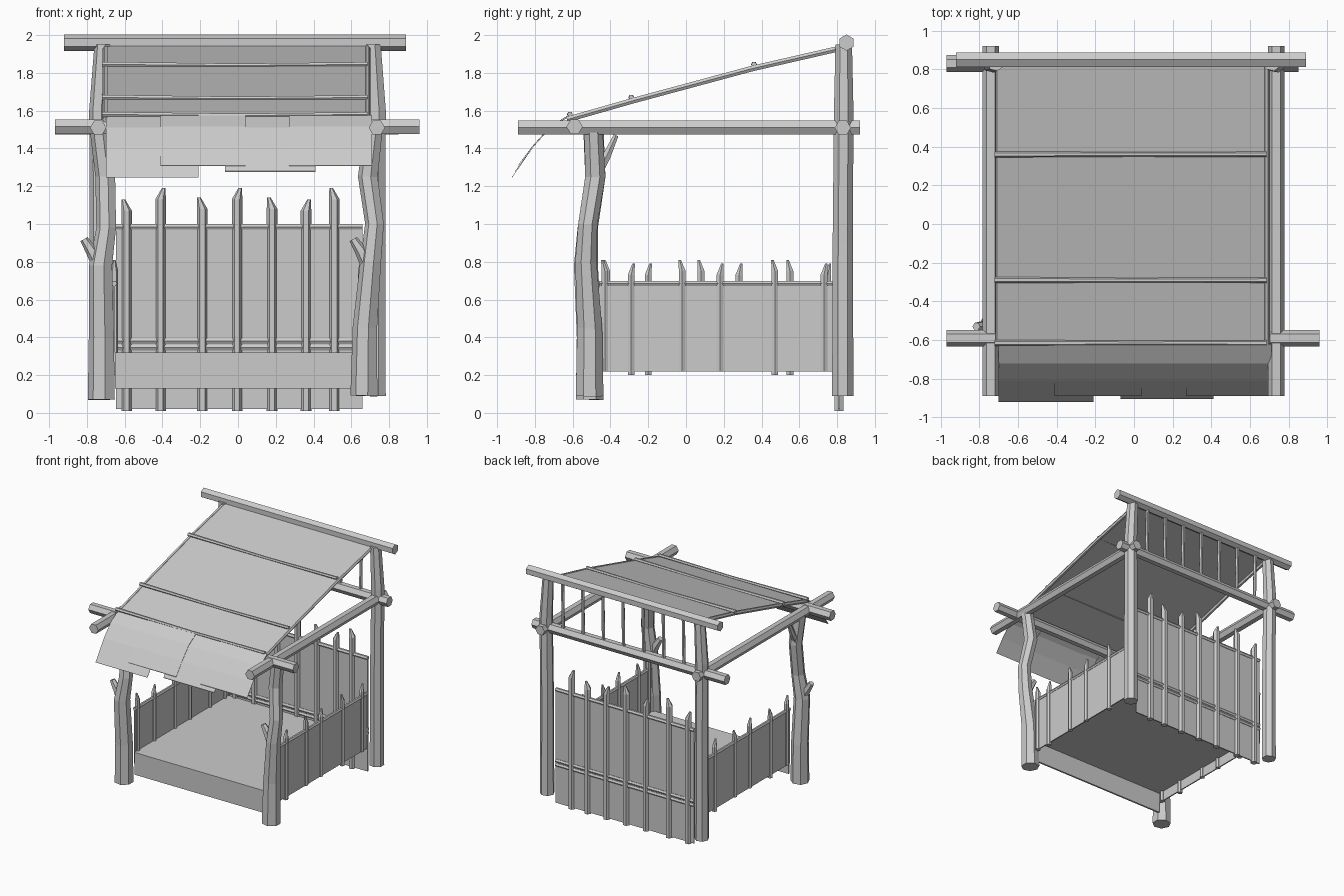
import bpy, bmesh, math
from mathutils import Vector

cube = bpy.data.objects.get("Cube")
if cube:
    bpy.data.objects.remove(cube, do_unlink=True)

GREY = (0.6, 0.6, 0.6, 1)
mat = bpy.data.materials.new("plain grey")
mat.use_nodes = True
mat.diffuse_color = GREY
mat.node_tree.nodes["Principled BSDF"].inputs["Base Color"].default_value = GREY


def finish(name, bm):
    bmesh.ops.recalc_face_normals(bm, faces=bm.faces)
    mesh = bpy.data.meshes.new(name)
    bm.to_mesh(mesh)
    bm.free()
    mesh.materials.append(mat)
    obj = bpy.data.objects.new(name, mesh)
    bpy.context.collection.objects.link(obj)
    return obj


def pole(bm, points, radii, sides=6, turn=0.0):
    """Loft a many-sided pole through points, one radius for each."""
    points = [Vector(p) for p in points]
    axis = (points[-1] - points[0]).normalized()
    ref = Vector((0, 1, 0)) if abs(axis.z) > 0.7 else Vector((0, 0, 1))
    u = axis.cross(ref).normalized()
    v = u.cross(axis)
    rings = []
    for p, r in zip(points, radii):
        angles = [turn + math.tau * i / sides for i in range(sides)]
        rings.append([bm.verts.new(p + r * (math.cos(a) * u + math.sin(a) * v)) for a in angles])
    for a, b in zip(rings, rings[1:]):
        for i in range(sides):
            j = (i + 1) % sides
            bm.faces.new((a[i], a[j], b[j], b[i]))
    bm.faces.new(rings[0][::-1])
    bm.faces.new(rings[-1])


def straight(name, start, end, r, turn=0.0):
    bm = bmesh.new()
    pole(bm, [start, end], [r, r], 6, turn)
    return finish(name, bm)


def box(name, x, y, z):
    bm = bmesh.new()
    bmesh.ops.create_cube(bm, size=1)
    for vert in bm.verts:
        for k, (lo, hi) in enumerate((x, y, z)):
            vert.co[k] = lo if vert.co[k] < 0 else hi
    return finish(name, bm)


def picket(bm, x, y, bottom, top, r, lean):
    """Stake with a whittled, off-centre tip; lean is the tip offset."""
    tip = Vector(lean) * r * 0.6
    pole(bm, [(x, y, bottom), (x, y, top - 0.06), (x + tip.x, y + tip.y, top)],
         [r, r, r * 0.35])


def sheet(name, profile, x0, x1, thick):
    """Cloth strip following a (y, z) profile."""
    bm = bmesh.new()
    low = [[bm.verts.new((x, y, z - thick)) for x in (x0, x1)] for y, z in profile]
    high = [[bm.verts.new((x, y, z)) for x in (x0, x1)] for y, z in profile]
    for rows in (low, high):
        for a, b in zip(rows, rows[1:]):
            bm.faces.new((a[0], a[1], b[1], b[0]))
    for i in range(len(profile) - 1):
        for s in (0, 1):
            bm.faces.new((low[i][s], low[i + 1][s], high[i + 1][s], high[i][s]))
    for i in (0, -1):
        bm.faces.new((low[i][0], low[i][1], high[i][1], high[i][0]))
    return finish(name, bm)


# Crooked front posts with branch stubs
bm = bmesh.new()
pole(bm, [(-.72, -.51, .07), (-.72, -.51, .4), (-.725, -.53, .78), (-.695, -.52, .98),
          (-.70, -.48, 1.25), (-.73, -.49, 1.5)], [.075, .07, .065, .055, .055, .055], 7)
pole(bm, [(-.71, -.53, .72), (-.77, -.53, .85), (-.815, -.53, .92)], [.04, .033, .022])
pole(bm, [(-.71, -.47, 1.28), (-.71, -.42, 1.36), (-.71, -.37, 1.47)], [.035, .025, .015])
finish("right_front_post", bm)

bm = bmesh.new()
pole(bm, [(.67, -.51, .09), (.675, -.51, .45), (.705, -.53, .8), (.725, -.52, 1.0),
          (.69, -.48, 1.25), (.72, -.49, 1.5)], [.075, .068, .058, .052, .055, .05], 7)
pole(bm, [(.69, -.53, .78), (.65, -.53, .86), (.61, -.53, .92)], [.04, .033, .022])
finish("left_front_post", bm)

# Tall back posts
for name, s in (("left_back_post", 1), ("right_back_post", -1)):
    bm = bmesh.new()
    pole(bm, [(s * .73, .83, .09), (s * .73, .83, .9), (s * .735, .835, 1.6),
              (s * .715, .835, 1.95)], [.058, .055, .053, .045], 7)
    finish(name, bm)

# Log frame
H = math.pi / 6
straight("left_side_beam", (.735, -.89, 1.51), (.735, .92, 1.51), .043)
straight("right_side_beam", (-.74, -.89, 1.51), (-.74, .92, 1.51), .043)
straight("front_beam", (-.97, -.59, 1.515), (.96, -.59, 1.515), .043)
straight("back_beam", (-.97, .83, 1.51), (.85, .83, 1.51), .043)
straight("ridge_beam", (-.92, .85, 1.96), (.89, .85, 1.96), .043, H)

# Thin bars between back beam and ridge
bm = bmesh.new()
for i in range(7):
    x = -.57 + .19 * i
    pole(bm, [(x, .84, 1.5), (x, .85, 1.95)], [.014, .014])
finish("back_gable_bars", bm)

# Roof cloth, rafters and battens
roof = [(.83, 1.945), (.35, 1.835), (-.28, 1.665), (-.63, 1.565)]
sheet("roof_cloth", roof, -.70, .69, .006)
for name, x in (("left_rafter", .685), ("right_rafter", -.70)):
    bm = bmesh.new()
    pole(bm, [(x, y, z - .012) for y, z in roof], [.017] * 4)
    finish(name, bm)
bm = bmesh.new()
for y, z in ((.36, 1.845), (-.29, 1.67), (-.615, 1.58)):
    pole(bm, [(-.72, y, z), (0, y, z - .006), (.685, y, z)], [.016, .012, .014])
finish("roof_battens", bm)

# Overlapping awning flaps
for i, (x0, x1, drop) in enumerate(((-.70, -.21, 1.25), (-.41, .04, 1.31),
                                    (-.07, .41, 1.28), (.27, .71, 1.31))):
    lift = .006 * (i % 2)
    end_y = -.92 + (drop - 1.25) * .5
    sheet(f"awning_flap_{i + 1}", [(-.62, 1.572 + lift), (-.72, 1.51 + lift), (-.81, 1.41 + lift),
                                   (end_y, drop)], x0, x1, .004)

# Floor with front board
box("floor", (-.65, .65), (-.46, .80), (.305, .32))
box("front_board", (-.65, .64), (-.47, -.455), (.13, .32))

# Back wall: panel, rails and stakes
box("back_wall", (-.645, .66), (.805, .815), (.02, .99))
bm = bmesh.new()
for z in (.345, .38, .985):
    pole(bm, [(-.645, .81, z), (.66, .81, z)], [.017, .017])
finish("back_wall_rails", bm)
bm = bmesh.new()
for i, (x, top) in enumerate(((-.59, 1.13), (-.41, 1.19), (-.19, 1.14), (-.005, 1.19),
                              (.18, 1.14), (.36, 1.13), (.51, 1.19))):
    picket(bm, x, .81, .01, top, .028, (1 if i % 2 else -1, 0, 0))
finish("back_wall_stakes", bm)

# Side walls: panel, top rail and stakes
left_ys = (-.43, -.29, -.02, .18, .47, .73)
right_ys = (-.42, -.20, .08, .28, .55, .75)
for side, x, ys in (("left", .655, left_ys), ("right", -.655, right_ys)):
    box(side + "_wall", (x - .005, x + .005), (-.46, .80), (.22, .69))
    straight(side + "_wall_rail", (x, -.46, .685), (x, .80, .685), .015)
    bm = bmesh.new()
    for i, y in enumerate(ys):
        picket(bm, x, y, .20 if i % 3 == 1 else .22, .81 - .02 * (i % 2), .021,
               (0, 1 if i % 2 else -1, 0))
    finish(side + "_wall_stakes", bm)
